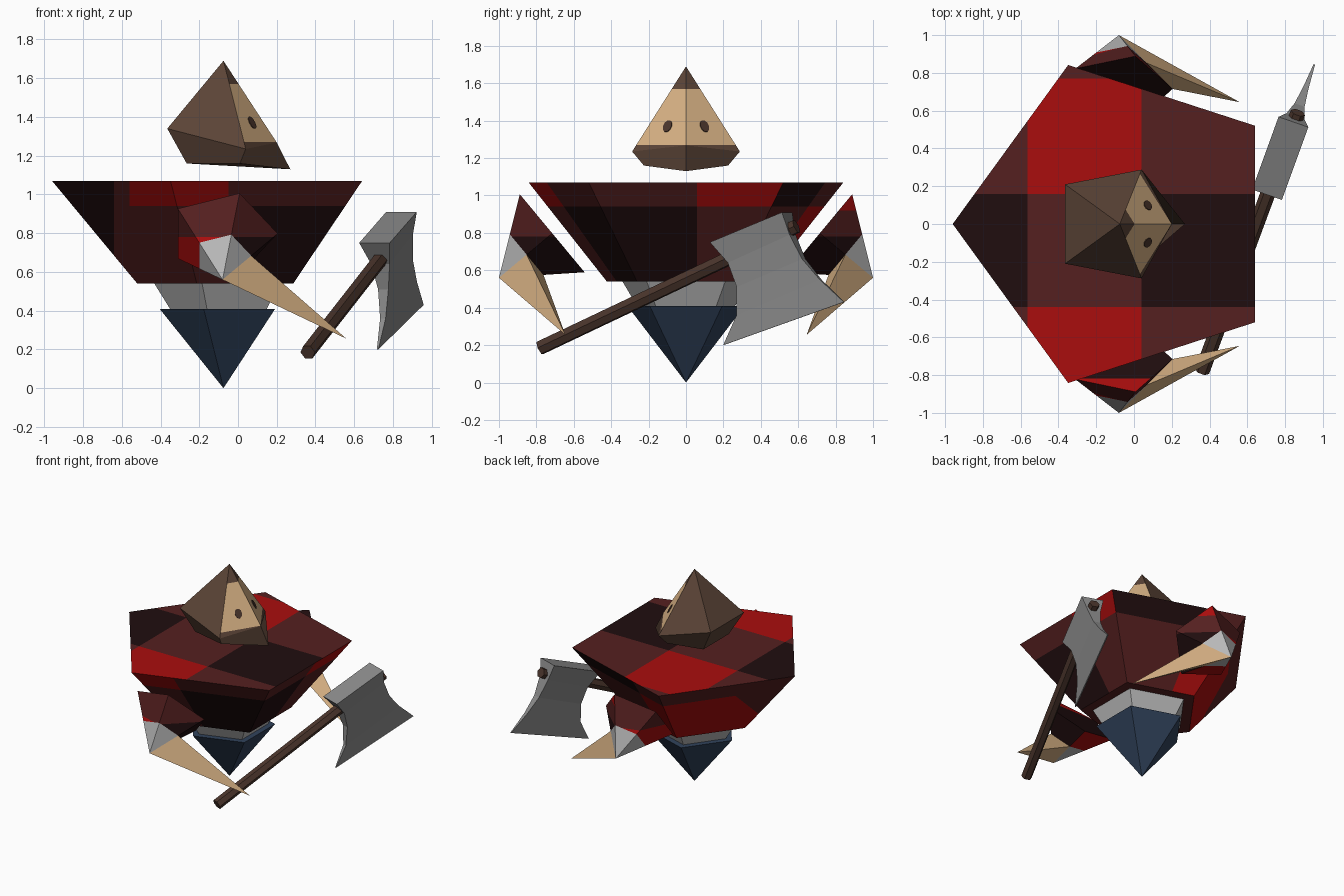
import bpy, bmesh, math
from mathutils import Vector

if "Cube" in bpy.data.objects:
    bpy.data.objects.remove(bpy.data.objects["Cube"])

COLOURS = {
    "dark_red": (0.09, 0.014, 0.014), "bright_red": (0.40, 0.004, 0.004),
    "near_black": (0.0145, 0.004, 0.0045), "light_grey": (0.48, 0.48, 0.48),
    "steel": (0.26, 0.26, 0.26), "navy": (0.03, 0.055, 0.105),
    "tan": (0.68, 0.44, 0.23), "hood_brown": (0.105, 0.058, 0.038),
    "wood_brown": (0.07, 0.036, 0.025),
}
MATS = {}
for key, rgb in COLOURS.items():
    MATS[key] = bpy.data.materials.new(key)
    MATS[key].diffuse_color = (*rgb, 1)


def make(name, bm, rule, *colours):
    """Turn a bmesh into an object; rule(face) gives a colour name."""
    bmesh.ops.recalc_face_normals(bm, faces=bm.faces)
    bm.normal_update()
    for f in bm.faces:
        f.material_index = colours.index(rule(f)) if rule else 0
    me = bpy.data.meshes.new(name)
    bm.to_mesh(me)
    bm.free()
    for c in colours:
        me.materials.append(MATS[c])
    ob = bpy.data.objects.new(name, me)
    bpy.context.collection.objects.link(ob)
    return ob


def loft(rings, apex=None):
    """Bridge rings of equal length; close with caps or with an apex."""
    bm = bmesh.new()
    vr = [[bm.verts.new(p) for p in r] for r in rings]
    n = len(vr[0])
    for a, b in zip(vr, vr[1:]):
        for i in range(n):
            bm.faces.new((a[i], a[(i + 1) % n], b[(i + 1) % n], b[i]))
    bm.faces.new(vr[0])
    if apex is not None:
        tip = bm.verts.new(apex)
        for i in range(n):
            bm.faces.new((vr[-1][i], vr[-1][(i + 1) % n], tip))
    else:
        bm.faces.new(vr[-1])
    bmesh.ops.recalc_face_normals(bm, faces=bm.faces)
    bm.normal_update()
    return bm


def cut(bm, axis, value, keep=lambda f: True):
    """Split the chosen faces along an axis plane."""
    no, co = Vector((0, 0, 0)), Vector((0, 0, 0))
    no[axis], co[axis] = 1, value
    fs = [f for f in bm.faces if keep(f)]
    geom = fs + list({e for f in fs for e in f.edges}) + list({v for f in fs for v in f.verts})
    bmesh.ops.bisect_plane(bm, geom=geom, plane_co=co, plane_no=no, dist=1e-5)
    bm.normal_update()


def penta(r, z, cx=-0.075):
    return [(cx + r * math.cos(math.radians(36 + 72 * i)),
             r * math.sin(math.radians(36 + 72 * i)), z) for i in range(5)]


# Torso: upturned five-sided frustum with a checked cloth
is_top = lambda f: f.normal.z > 0.9
is_side = lambda f: abs(f.normal.z) < 0.9
is_front = lambda f: is_side(f) and f.normal.x > 0.6
bm = loft([penta(0.445, 0.54), penta(0.885, 1.07)])
for v in (-0.565, 0.04):
    cut(bm, 0, v, is_top)
for v in (-0.44, 0.16, 0.77):
    cut(bm, 1, v, is_top)
cut(bm, 2, 0.94, is_side)
for v in (-0.53, 0.06):
    cut(bm, 1, v, is_front)
for v in (-0.64, -0.56, -0.05):
    cut(bm, 0, v, lambda f: is_side(f) and not is_front(f))


def cloth(f):
    c, n = f.calc_center_median(), f.normal
    if n.z < -0.9:
        return "dark_red"
    if is_top(f):
        a, b = not -0.565 < c.x < 0.04, -0.44 < c.y < 0.16 or c.y > 0.77
    elif n.x > 0.6:
        a, b = -0.53 < c.y < 0.06, c.z < 0.94
    elif n.x < -0.3 and n.y < 0:
        if c.x < -0.64:
            return "near_black"
        return "bright_red" if c.z > 0.94 and c.x > -0.56 else "dark_red"
    elif n.x < -0.3:
        return "bright_red" if c.z < 0.94 and c.x > -0.64 else "dark_red"
    elif n.y < 0:
        a, b = c.x > -0.05, c.z < 0.94
    else:
        a, b = c.x > -0.05, c.z > 0.94
    return "near_black" if a and b else "dark_red" if a or b else "bright_red"


make("torso", bm, cloth, "dark_red", "bright_red", "near_black")

# Waist and legs
make("waist", loft([penta(0.27, 0.40), penta(0.36, 0.545)]), None, "light_grey")
make("legs", loft([penta(0.33, 0.41)], (-0.075, 0, 0)), None, "navy")

# Hooded head with a tan face on the two front sides
apex = Vector((-0.075, 0, 1.69))
cheek, chin = Vector((0.04, -0.288, 1.235)), Vector((0.20, 0, 1.268))
lower = [(-0.265, -0.16, 1.16), (0.01, -0.225, 1.16), (0.27, 0, 1.13),
         (0.01, 0.225, 1.16), (-0.265, 0.16, 1.16)]
upper = [(-0.365, -0.21, 1.34), cheek, chin, (0.04, 0.288, 1.235), (-0.365, 0.21, 1.34)]
bm = loft([lower, upper], apex)
is_face = lambda f: f.normal.x > 0.5 and f.normal.z > 0.1 and f.calc_center_median().z > 1.25
for v in (1.27, 1.57):
    cut(bm, 2, v, is_face)
make("head", bm, lambda f: "tan" if is_face(f) and 1.27 < f.calc_center_median().z < 1.5
     else "hood_brown", "hood_brown", "tan")

# Eyes: thin plates lying on the face
for s, side in ((-1, "right"), (1, "left")):
    flip = Vector((1, -s, 1))
    a, b, c = apex, cheek * flip, chin * flip
    n = (b - a).cross(c - a).normalized()
    n = n if n.x > 0 else -n
    mid = Vector((0.07, s * 0.097, 1.368))
    mid -= n * (mid - a).dot(n)
    across = Vector((0, 0, 1)).cross(n).normalized()
    up = n.cross(across)
    rings = [[mid + n * d + across * 0.027 * math.cos(t * math.pi / 5)
              + up * 0.036 * math.sin(t * math.pi / 5) for t in range(10)]
             for d in (-0.002, 0.004)]
    make(side + "_eye", loft(rings), None, "wood_brown")

# Arms: five-sided cones leaning outward, with a grey cuff and a long spike
for s, side in ((-1, "right"), (1, "left")):
    base = []
    for i in range(5):
        a = math.radians(72 * i)
        z = 0.798 + 0.285 * math.sin(a) / 1.3
        base.append(Vector((-0.08 + 0.285 * math.cos(a), s * (0.53 + 0.831 * (z - 0.575)), z)))
    tip = Vector((-0.08, s, 0.56))
    cuff = [p.lerp(tip, 0.48) for p in base]
    bm = loft([base, cuff], tip)
    cuff_faces = lambda f: any((v.co - tip).length < 1e-4 for v in f.verts)
    sleeve = lambda f: not cuff_faces(f)
    cut(bm, 2, 0.78, sleeve)
    cut(bm, 2, 0.92, sleeve)

    def arm_rule(f, s=s):
        c = f.calc_center_median()
        if cuff_faces(f):
            return "light_grey"
        if f.normal.y * s < -0.5 and f.normal.z > 0.3:  # inner end
            return "near_black" if s > 0 or c.z < 0.92 else "bright_red"
        if c.z < 0.78:
            return "near_black" if c.x > 0 else "bright_red"
        return "bright_red" if s > 0 and c.z > 0.92 and c.x > -0.05 else "dark_red"

    make(side + "_arm", bm, arm_rule, "dark_red", "bright_red", "near_black", "light_grey")
    make(side + "_spike", loft([[cuff[4], cuff[0], tip]], (0.56, s * 0.645, 0.255)), None, "tan")

# Axe handle: six-sided bar
p0, p1 = Vector((0.36, -0.78, 0.185)), Vector((0.868, 0.59, 0.835))
d = (p1 - p0).normalized()
u = d.cross(Vector((0, 0, 1))).normalized()
w = u.cross(d)
rings = [[p + (u * math.cos(t * math.pi / 3) + w * math.sin(t * math.pi / 3)) * 0.04
          for t in range(6)] for p in (p0, p1)]
make("axe_handle", loft(rings), None, "wood_brown")

# Axe head: thick block flaring into a thin curved blade
heel = [(0.155, 0.75), (0.24, 0.64), (0.28, 0.51), (0.275, 0.36), (0.20, 0.20)]
toe = [(0.54, 0.91), (0.57, 0.79), (0.63, 0.66), (0.72, 0.55), (0.845, 0.43)]
half = [0.083, 0.05, 0.028, 0.015, 0.004]
rings = []
for h, t, k in zip(heel, toe, half):
    side = Vector((0.95, -0.33, 0)) * k
    a, b = (Vector((0.648 + 0.363 * y, y, z)) for y, z in (h, t))
    rings.append([a - side, a + side, b + side, b - side])
make("axe_head", loft(rings), None, "steel")

for m in bpy.data.materials:
    if m.users and not m.is_grease_pencil:
        m.use_nodes = True
        m.node_tree.nodes["Principled BSDF"].inputs["Base Color"].default_value = m.diffuse_color
